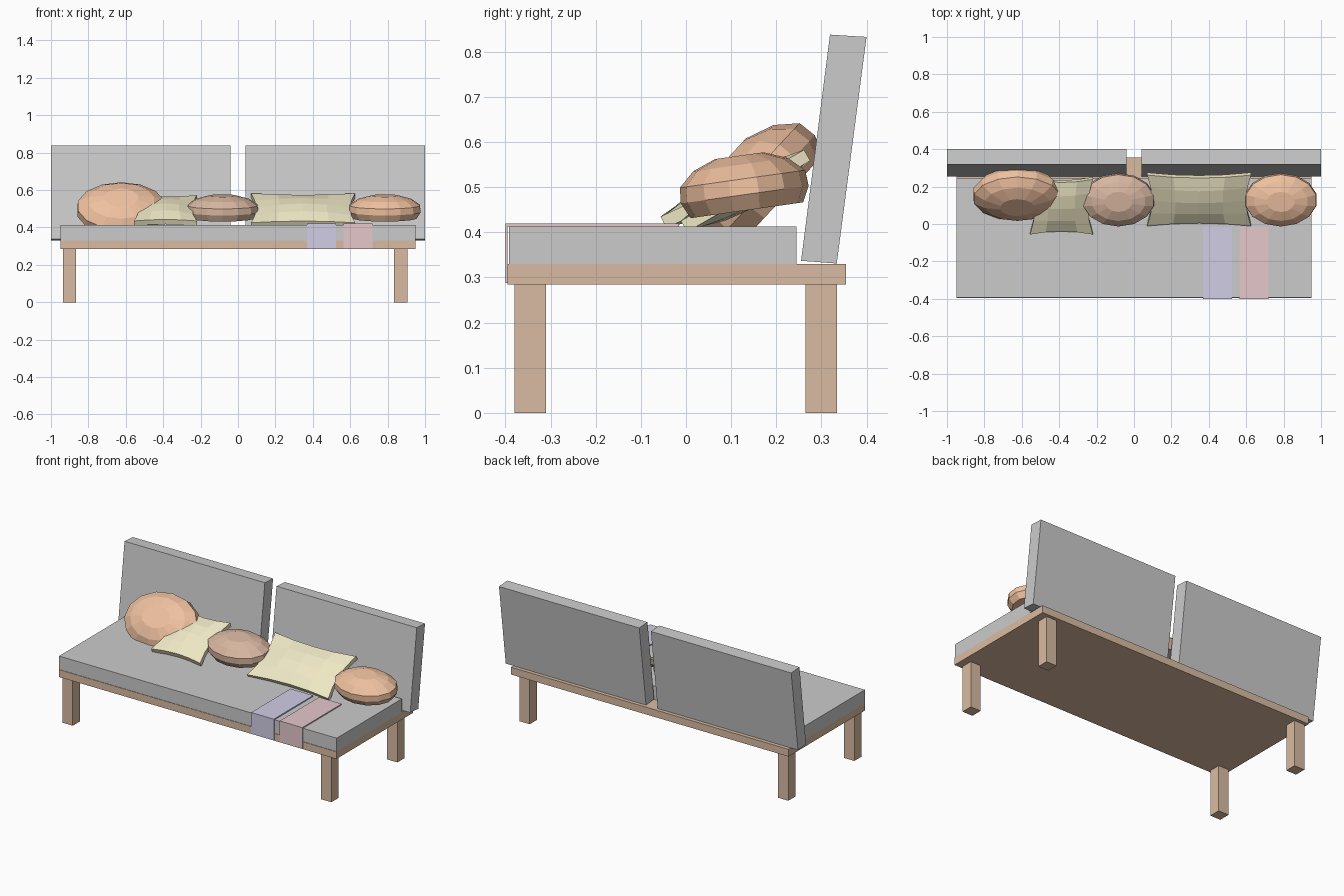
import bpy, bmesh
from math import cos, sin, pi, radians
from mathutils import Matrix

if "Cube" in bpy.data.objects:
    bpy.data.objects.remove(bpy.data.objects["Cube"])


def material(name, rgb):
    m = bpy.data.materials.new(name)
    m.diffuse_color = (*rgb, 1)
    m.use_nodes = True
    m.node_tree.nodes["Principled BSDF"].inputs["Base Color"].default_value = m.diffuse_color
    return m


WOOD = material("wood", (0.70, 0.50, 0.36))
ORANGE = material("orange", (0.86, 0.53, 0.35))
BROWN = material("brown", (0.68, 0.47, 0.35))
YELLOW = material("yellow", (0.86, 0.81, 0.56))
PURPLE = material("purple", (0.64, 0.61, 0.79))
RED = material("red", (0.79, 0.58, 0.60))


def finish(bm, name, mat=None):
    bmesh.ops.recalc_face_normals(bm, faces=bm.faces)
    me = bpy.data.meshes.new(name)
    bm.to_mesh(me)
    bm.free()
    ob = bpy.data.objects.new(name, me)
    bpy.context.collection.objects.link(ob)
    if mat:
        me.materials.append(mat)
    return ob


def prism(name, x0, x1, profile, mat=None):
    """Side profile (y, z) extruded from x0 to x1."""
    bm = bmesh.new()
    a = [bm.verts.new((x0, y, z)) for y, z in profile]
    b = [bm.verts.new((x1, y, z)) for y, z in profile]
    bm.faces.new(a)
    bm.faces.new(b)
    n = len(a)
    for i in range(n):
        j = (i + 1) % n
        bm.faces.new((a[i], a[j], b[j], b[i]))
    return finish(bm, name, mat)


def rect(y0, y1, z0, z1):
    return [(y0, z0), (y1, z0), (y1, z1), (y0, z1)]


def place(ob, loc, tilt):
    ob.matrix_world = Matrix.Translation(loc) @ Matrix.Rotation(radians(tilt), 4, 'X')


def round_cushion(name, loc, tilt, s, mat, sides=14):
    """Oval cushion: flat underside, low dome on top."""
    rings = [(0.88, 0), (1, 0.035), (0.98, 0.07), (0.74, 0.102), (0.38, 0.122)]
    bm = bmesh.new()
    loops = []
    for r, z in rings:
        loops.append([bm.verts.new((0.196 * s * r * cos(2 * pi * (i + 0.5) / sides),
                                    0.143 * s * r * sin(2 * pi * (i + 0.5) / sides), z * s))
                      for i in range(sides)])
    for lo, hi in zip(loops, loops[1:]):
        for i in range(sides):
            j = (i + 1) % sides
            bm.faces.new((lo[i], lo[j], hi[j], hi[i]))
    bm.faces.new(loops[0])
    bm.faces.new(loops[-1])
    place(finish(bm, name, mat), loc, tilt)


def square_pillow(name, loc, tilt, w, d, mat):
    """Thin slab with pinched sides and a soft bulge."""
    bm = bmesh.new()
    bmesh.ops.create_cube(bm, size=2)
    flat = [e for e in bm.edges if abs(e.verts[0].co.z - e.verts[1].co.z) < 0.1]
    bmesh.ops.subdivide_edges(bm, edges=flat, cuts=3, use_grid_fill=True)
    for v in bm.verts:
        x, y, z = v.co
        bulge = (1 - x * x) * (1 - y * y)
        v.co = (x * (w / 2 - 0.025 * (1 - y * y)),
                y * (d / 2 - 0.018 * (1 - x * x)),
                z * (0.014 + 0.028 * bulge))
    place(finish(bm, name, mat), loc, tilt)


# Wooden frame and legs
prism("base_frame", -0.95, 0.95, rect(-0.395, 0.355, 0.285, 0.33), WOOD)
for side, x in (("left", -0.935), ("right", 0.835)):
    for end, y in (("front", -0.38), ("back", 0.265)):
        prism(f"{end}_{side}_leg", x, x + 0.07, rect(y, y + 0.07, 0, 0.285), WOOD)

# Seat mattress and the two leaning back panels
prism("seat", -0.95, 0.95, rect(-0.392, 0.245, 0.33, 0.413))
back = [(0.255, 0.337), (0.334, 0.331), (0.40, 0.833), (0.319, 0.838)]
prism("left_back_panel", -1, -0.04, back)
prism("right_back_panel", 0.04, 1, back)

# Cloth runners folded over the front edge
cloth = [(-0.40, 0.288), (-0.40, 0.42), (-0.015, 0.42),
         (-0.015, 0.413), (-0.395, 0.413), (-0.395, 0.288)]
prism("purple_runner", 0.37, 0.525, cloth, PURPLE)
prism("red_runner", 0.565, 0.72, cloth, RED)

# Round cushions
round_cushion("large_round_cushion", (-0.624, 0.197, 0.457), 47, 1.23, ORANGE)
round_cushion("middle_round_cushion", (-0.083, 0.135, 0.449), 8, 1, BROWN)
round_cushion("right_round_cushion", (0.785, 0.135, 0.449), 8, 1, ORANGE)

# Square pillows
square_pillow("small_square_pillow", (-0.388, 0.097, 0.491), 25, 0.335, 0.325, YELLOW)
square_pillow("wide_square_pillow", (0.348, 0.132, 0.492), 30, 0.555, 0.315, YELLOW)
